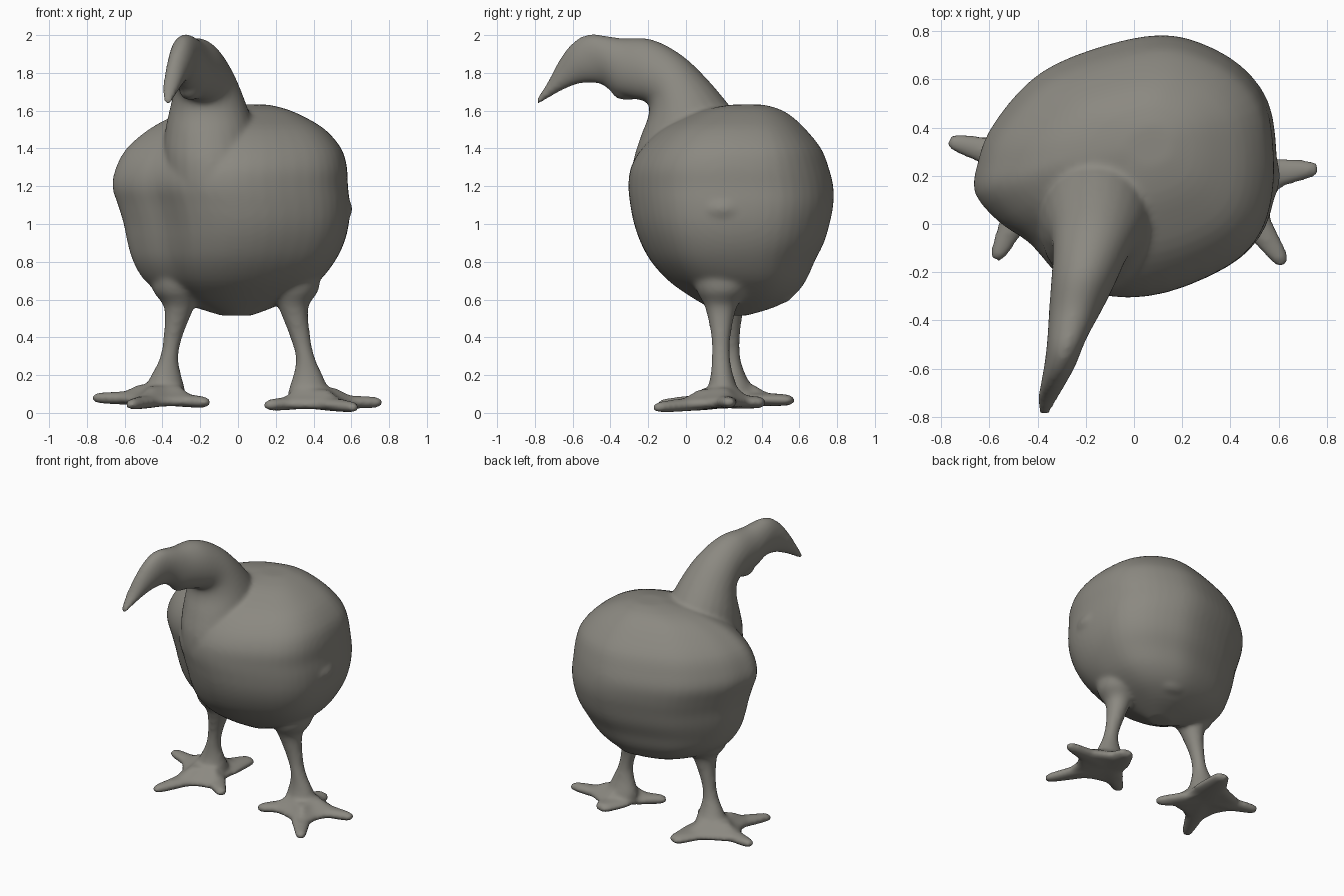
import bpy, bmesh, math
from mathutils import Vector

bm = bmesh.new()


def spline(rows, steps, closed=False):
    """Catmull-Rom interpolation through rows of numbers."""
    n = len(rows)
    pick = (lambda i: rows[i % n]) if closed else (lambda i: rows[max(0, min(n - 1, i))])
    out = []
    for i in range(n if closed else n - 1):
        for s in range(steps):
            t = s / steps
            out.append([0.5 * (2 * b + (c - a) * t + (2 * a - 5 * b + 4 * c - d) * t * t
                               + (3 * b - a - 3 * c + d) * t ** 3)
                        for a, b, c, d in zip(pick(i - 1), pick(i), pick(i + 1), pick(i + 2))])
    if not closed:
        out.append(list(rows[-1]))
    return out


def loft(rings):
    """Closed skin over rings of points, capped at both ends."""
    vs = [[bm.verts.new(p) for p in r] for r in rings]
    n = len(vs[0])
    for a, b in zip(vs, vs[1:]):
        for i in range(n):
            bm.faces.new((a[i], a[(i + 1) % n], b[(i + 1) % n], b[i]))
    bm.faces.new(vs[0][::-1])
    bm.faces.new(vs[-1])


def oval(c, u, v, n=24):
    c, u, v = Vector(c), Vector(u), Vector(v)
    return [c + u * math.cos(2 * math.pi * i / n) + v * math.sin(2 * math.pi * i / n) for i in range(n)]


def blob(c, r):
    res = bmesh.ops.create_uvsphere(bm, u_segments=20, v_segments=12, radius=1)
    for v in res["verts"]:
        v.co = Vector(c) + Vector((v.co.x * r[0], v.co.y * r[1], v.co.z * r[2]))


# Body: one plan outline, fitted to x and y limits at each height
outline = [(-.66, .13), (-.65, .25), (-.60, .39), (-.475, .555), (-.33, .665), (-.1, .75), (.1, .785),
           (.26, .755), (.43, .66), (.545, .51), (.58, .3), (.57, .1), (.51, -.06), (.38, -.18),
           (.13, -.285), (-.1, -.30), (-.3, -.22), (-.43, -.08), (-.56, .01)]
plan = [((x + .66) / 1.24, (y + .30) / 1.085) for x, y in spline(outline, 3, True)]
levels = [  # z, x min, x max, y min, y max
    (.515, -.09, .07, .20, .32), (.56, -.23, .19, .12, .47), (.62, -.38, .32, .02, .57),
    (.70, -.49, .43, -.09, .635), (.80, -.55, .51, -.18, .68), (.90, -.58, .56, -.235, .73),
    (1.0, -.60, .585, -.27, .76), (1.1, -.63, .59, -.29, .78), (1.2, -.66, .58, -.30, .78),
    (1.3, -.64, .575, -.287, .755), (1.4, -.585, .545, -.23, .715), (1.5, -.47, .46, -.125, .635),
    (1.57, -.34, .345, .01, .56), (1.61, -.2, .25, .12, .49), (1.632, -.04, .16, .24, .41)]
loft([[(x0 + u * (x1 - x0), y0 + v * (y1 - y0), z) for u, v in plan]
      for z, x0, x1, y0, y1 in spline(levels, 3)])

# Small wing tip and tail lumps
blob((.545, .2, 1.08), (.06, .12, .07))
blob((.08, .48, .635), (.13, .09, .06))

# Chest, neck, head and hooked beak: underside y z, upper side y z, centre x, half width
neck = [(-.17, .95, .3, 1.1, -.12, .22), (-.27, 1.12, .3, 1.3, -.13, .25),
        (-.285, 1.3, .31, 1.48, -.14, .255), (-.245, 1.45, .25, 1.6, -.15, .23),
        (-.20, 1.57, .11, 1.77, -.16, .187), (-.205, 1.64, -.03, 1.90, -.18, .157),
        (-.29, 1.665, -.19, 1.98, -.21, .134), (-.38, 1.69, -.35, 1.985, -.245, .108),
        (-.45, 1.74, -.51, 2.005, -.28, .08), (-.55, 1.745, -.605, 1.955, -.305, .066),
        (-.65, 1.71, -.675, 1.86, -.335, .052), (-.73, 1.665, -.73, 1.755, -.36, .04),
        (-.79, 1.63, -.785, 1.67, -.37, .022)]
loft([oval((x, (y0 + y1) / 2, (z0 + z1) / 2), (w, 0, 0), (0, (y1 - y0) / 2, (z1 - z0) / 2))
      for y0, z0, y1, z1, x, w in spline(neck, 4)])
# Wattle under the chin
blob((-.25, -.31, 1.70), (.06, .085, .045))


# Legs: x, y, z, radius in x, radius in y
def leg(rows):
    loft([oval((x, y, z), (rx, 0, 0), (0, ry, 0)) for x, y, z, rx, ry in spline(rows, 4)])


leg([(.30, .21, .85, .14, .2), (.30, .195, .66, .13, .145), (.293, .185, .56, .08, .085),
     (.33, .185, .40, .054, .051), (.357, .185, .29, .051, .049), (.37, .19, .20, .078, .06),
     (.375, .195, .11, .11, .085), (.38, .195, .05, .11, .09)])
leg([(-.32, .235, .85, .14, .2), (-.325, .225, .66, .13, .145), (-.312, .225, .56, .08, .085),
     (-.345, .235, .40, .05, .051), (-.365, .24, .29, .05, .049), (-.38, .25, .20, .08, .067),
     (-.39, .26, .12, .11, .1), (-.40, .26, .07, .11, .1)])


# Feet: tapering toes plus a web; each toe has a tip, the web depth after it and a width factor
def foot(hub, toes):
    h = Vector(hub)
    star = []
    for i, (tip, depth, fat) in enumerate(toes):
        t, nxt = Vector(tip), Vector(toes[(i + 1) % len(toes)][0])
        d = (t - h).normalized()
        side = Vector((-d.y, d.x, 0)).normalized()
        rows = [(*h.lerp(t, f), r * fat, hz) for f, r, hz in
                ((0, .08, .035), (.35, .075, .036), (.7, .052, .034), (.93, .036, .028), (1, .02, .015))]
        loft([oval((x, y, z), side * r, (0, 0, hz), 16) for x, y, z, r, hz in spline(rows, 4)])
        star += [h.lerp(t, .72), h.lerp((t + nxt) / 2, depth)]
    star = [Vector(p) for p in spline([tuple(p) for p in star], 4, True)]
    loft([[h.lerp(p, s) + Vector((0, 0, dz)) for p in star]
          for s, dz in ((.88, -.026), (1, -.005), (.94, .02), (.7, .045), (.5, .075))])


foot((.38, .19, .06), [((.765, .23, .055), .78, 1), ((.40, .42, .055), .7, 1.5),
                       ((.145, .02, .04), .65, 1), ((.625, -.17, .028), .62, 1)])
foot((-.39, .245, .075), [((-.77, .345, .08), .62, 1), ((-.575, -.15, .043), .65, 1),
                          ((-.155, .04, .055), .65, 1), ((-.29, .57, .067), .78, 1.5)])

bmesh.ops.recalc_face_normals(bm, faces=bm.faces)
mesh = bpy.data.meshes.new("bird")
bm.to_mesh(mesh)
bm.free()
bird = bpy.data.objects.new("bird", mesh)
bpy.context.collection.objects.link(bird)

# One clay colour
mat = bpy.data.materials.new("grey clay")
mat.diffuse_color = (.26, .25, .22, 1)
mesh.materials.append(mat)

# Fuse the parts into one smooth skin
fuse = bird.modifiers.new("fuse", "REMESH")
fuse.mode = "VOXEL"
fuse.voxel_size = .014
fuse.use_smooth_shade = True
soften = bird.modifiers.new("soften", "SMOOTH")
soften.factor = .5
soften.iterations = 10
